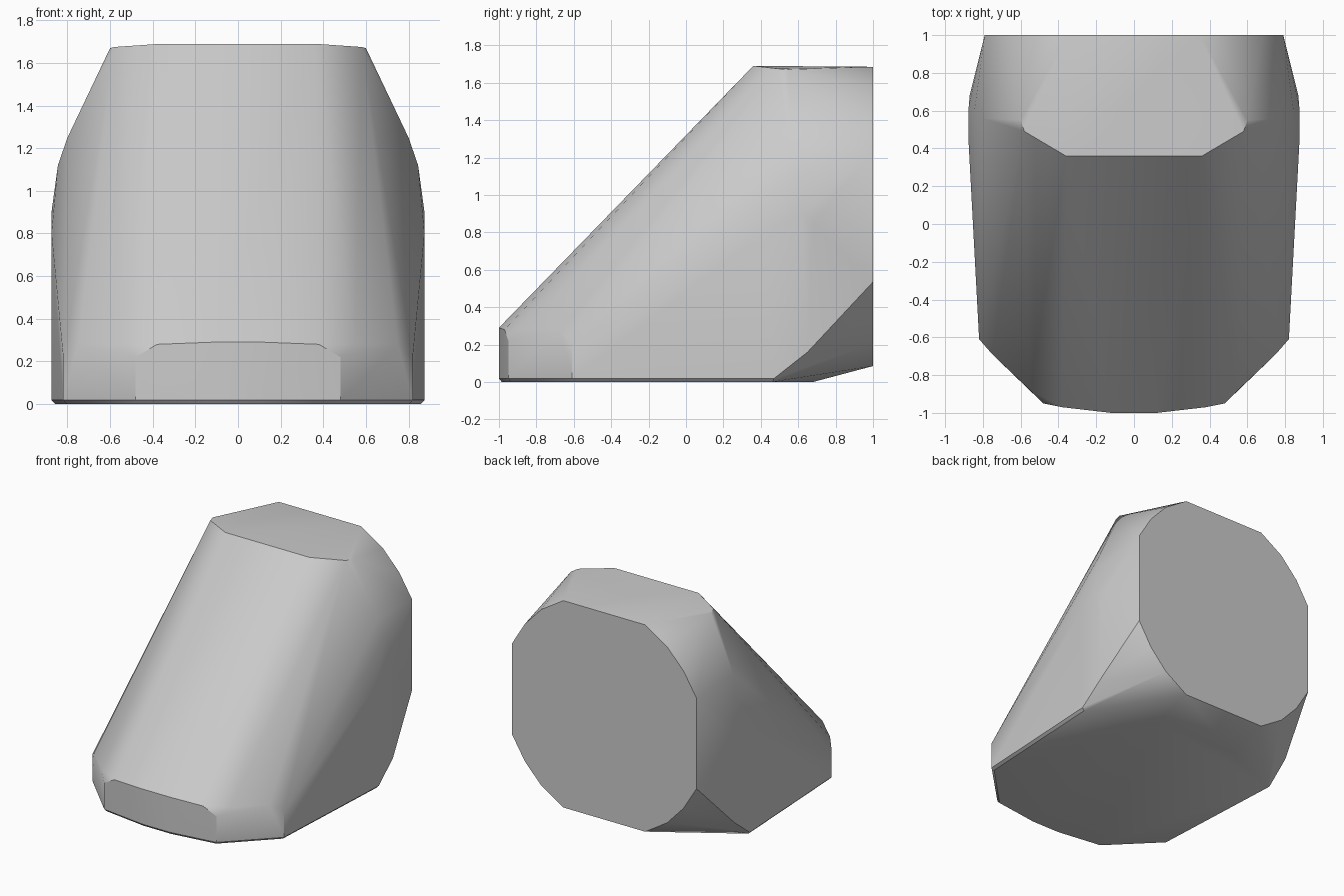
import bpy, bmesh, math

cube = bpy.data.objects.get("Cube")
if cube:
    bpy.data.objects.remove(cube, do_unlink=True)

grey = bpy.data.materials.new("plain_grey")
grey.use_nodes = True
colour = (0.6, 0.6, 0.6, 1)
grey.diffuse_color = colour
grey.node_tree.nodes["Principled BSDF"].inputs["Base Color"].default_value = colour

# Left half of each outline; every point is mirrored to the right
back_arc = [(0.35, 0.80), (0.54, 0.68), (0.68, 0.53), (0.79, 0.35)]
back_mid = 0.885
base = [(0.12, -1.0), (0.48, -0.95), (0.82, -0.61), (0.875, 0.47)]
nose = [(0.12, -1.0, 0.29), (0.38, -0.97, 0.28), (0.48, -0.95, 0.22),
        (0.55, -0.88, 0.28), (0.75, -0.69, 0.28), (0.82, -0.61, 0.22)]
crown = [(0.36, 0.36, 1.69), (0.58, 0.49, 1.675), (0.60, 0.55, 1.67)]
flank = [(0.80, 0.56, 1.25), (0.845, 0.60, 1.12), (0.875, 0.62, 0.90),
         (0.87, 0.68, 0.85), (0.87, 0.65, 0.16), (0.875, 0.42, 0.80)]

points = nose + crown + flank
# Flat back face, the same above and below its middle
for x, dz in back_arc:
    points += [(x, 1.0, back_mid + dz), (x, 1.0, back_mid - dz)]
# Base outline with a thin bevel down to the floor
for x, y in base:
    points += [(x, y, 0.018), (x * 0.98, y * 0.985, 0)]
points.append((0.35, 0.68, 0))

# Body: the solid wrapped around the outlines
bm = bmesh.new()
for x, y, z in points:
    for side in (1, -1):
        bm.verts.new((side * x, y, z))
hull = bmesh.ops.convex_hull(bm, input=bm.verts[:])
inside = {v for v in hull["geom_interior"] if isinstance(v, bmesh.types.BMVert)}
bmesh.ops.delete(bm, geom=list(inside), context="VERTS")
bmesh.ops.dissolve_limit(bm, angle_limit=math.radians(1.5),
                         verts=bm.verts[:], edges=bm.edges[:])
bmesh.ops.recalc_face_normals(bm, faces=bm.faces[:])
mesh = bpy.data.meshes.new("wedge_body")
bm.to_mesh(mesh)
bm.free()
mesh.materials.append(grey)
body = bpy.data.objects.new("wedge_body", mesh)
bpy.context.collection.objects.link(body)

bpy.ops.object.select_all(action="DESELECT")
body.select_set(True)
bpy.context.view_layer.objects.active = body
bpy.ops.object.shade_smooth_by_angle(angle=math.radians(30))
